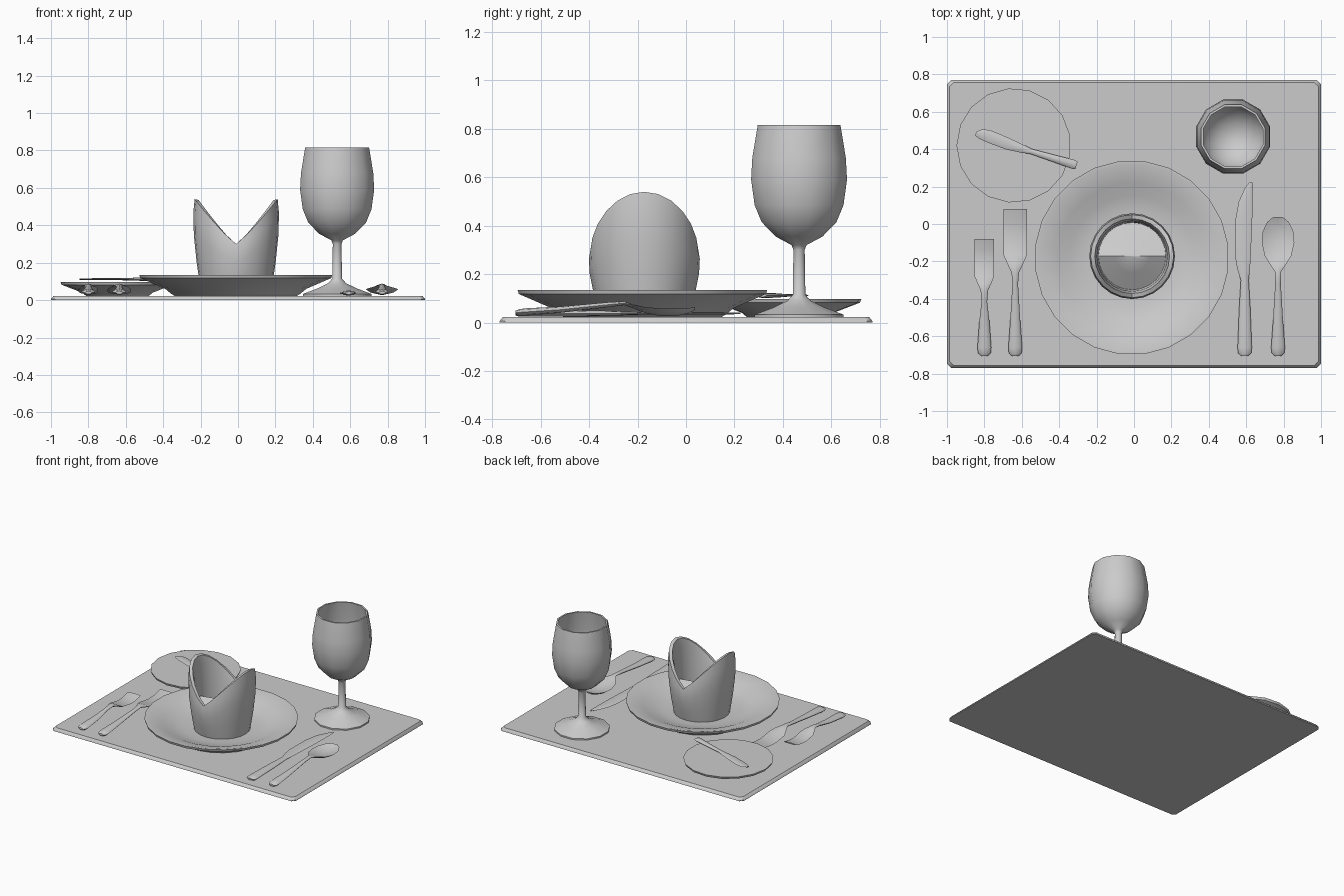
import bpy, bmesh, math

grey = bpy.data.materials.new("light grey")
grey.diffuse_color = (0.6, 0.6, 0.6, 1)


def finish(name, bm, loc=(0, 0, 0), rot=0, angle=40):
    bmesh.ops.remove_doubles(bm, verts=bm.verts, dist=1e-5)
    bmesh.ops.recalc_face_normals(bm, faces=bm.faces)
    me = bpy.data.meshes.new(name)
    bm.to_mesh(me)
    bm.free()
    me.materials.append(grey)
    ob = bpy.data.objects.new(name, me)
    bpy.context.collection.objects.link(ob)
    ob.location = loc
    ob.rotation_euler.z = rot
    bpy.ops.object.select_all(action='DESELECT')
    ob.select_set(True)
    bpy.context.view_layer.objects.active = ob
    bpy.ops.object.shade_smooth_by_angle(angle=math.radians(angle))
    return ob


def loft(bm, rings, cap_start=True, cap_end=True):
    """Join closed rings of points with quads."""
    vs = [[bm.verts.new(p) for p in r] for r in rings]
    n = len(vs[0])
    for a, b in zip(vs, vs[1:]):
        for i in range(n):
            j = (i + 1) % n
            bm.faces.new((a[i], a[j], b[j], b[i]))
    if cap_start:
        bm.faces.new(vs[0])
    if cap_end:
        bm.faces.new(vs[-1])


def turned(name, profile, n, loc, angle=40):
    """Turned part from (radius, height) points, flat caps at both ends."""
    bm = bmesh.new()
    t = [2 * math.pi * (i + 0.5) / n for i in range(n)]
    loft(bm, [[(r * math.cos(a), r * math.sin(a), z) for a in t] for r, z in profile])
    return finish(name, bm, loc, 0, angle)


def cutlery(name, stations, loc, rot=0):
    """Eight-sided bar along y from (y, left, right, z, half_thickness, dish)."""
    bm = bmesh.new()
    rings = []
    for y, l, r, z, h, dish in stations:
        ring = []
        for i in range(8):
            a = math.pi * i / 4
            u = math.cos(a)
            ring.append(((l + r) / 2 + u * (r - l) / 2, y,
                         z + h * math.sin(a) - dish * (1 - u * u)))
        rings.append(ring)
    loft(bm, rings)
    return finish(name, bm, loc, rot, 50)


def even(rows):
    return [(y, -w, w, z, h, d) for y, w, z, h, d in rows]


# Place mat with small cut corners and a sloped edge
bm = bmesh.new()
rings = []
for inset, z in ((0, 0), (0, 0.006), (0.014, 0.023)):
    x, y, c = 1 - inset, 0.77 - inset, 0.022
    rings.append([(x - c, -y, z), (x, -y + c, z), (x, y - c, z), (x - c, y, z),
                  (-x + c, y, z), (-x, y - c, z), (-x, -y + c, z), (-x + c, -y, z)])
loft(bm, rings)
finish("place_mat", bm)

# Plates
turned("dinner_plate", [(0.33, 0.023), (0.35, 0.035), (0.38, 0.06), (0.515, 0.118),
                        (0.52, 0.135), (0.505, 0.135), (0.40, 0.105), (0.33, 0.075),
                        (0.25, 0.06), (0.1, 0.055)], 24, (-0.012, -0.18, 0))
turned("bread_plate", [(0.17, 0.023), (0.19, 0.04), (0.30, 0.082), (0.306, 0.098)],
       17, (-0.643, 0.42, 0))

# Wine glass: foot, stem, bowl outside, rim, bowl inside
turned("wine_glass", [(0.19, 0.023), (0.19, 0.033), (0.11, 0.062), (0.05, 0.09),
                      (0.027, 0.115), (0.024, 0.30), (0.032, 0.32), (0.10, 0.355),
                      (0.16, 0.415), (0.19, 0.485), (0.205, 0.59), (0.20, 0.68),
                      (0.177, 0.815), (0.165, 0.815), (0.186, 0.68), (0.19, 0.59),
                      (0.175, 0.49), (0.14, 0.42), (0.08, 0.37), (0.02, 0.355)],
       12, (0.53, 0.467, 0), 50)

# Folded napkin: open cuff with two peaks and a ridged fold inside
bm = bmesh.new()
N = 24
ang = [2 * math.pi * i / N for i in range(N)]


def rim_height(a):
    return 0.30 + 0.24 * abs(math.cos(a)) ** 1.15


def wall(f, r):
    return [(r * math.cos(a), r * math.sin(a), 0.055 + f * (rim_height(a) - 0.055))
            for a in ang]


def fold(f, r):
    return [(r * math.cos(a), r * math.sin(a),
             0.265 - 0.55 * abs(r * math.sin(a)) - 0.02 * f) for a in ang]


loft(bm, [wall(0, 0.19), wall(0.3, 0.211), wall(0.6, 0.226), wall(0.85, 0.229),
          wall(1, 0.222), wall(0.99, 0.20), wall(0.85, 0.188),
          fold(1, 0.18), fold(0.5, 0.09), fold(0, 0.002)])
finish("napkin", bm, (-0.01, -0.172, 0), 0, 50)

# Handle shared by forks and spoon: (y, half width, z, half thickness, dish)
HANDLE = [(-0.705, 0.018, 0.040, 0.008, 0), (-0.69, 0.034, 0.042, 0.013, 0),
          (-0.66, 0.037, 0.044, 0.015, 0), (-0.52, 0.027, 0.053, 0.013, 0)]

# Forks, with plain broad heads
for name, x, neck, top, w in (("small_fork", -0.80, -0.385, -0.08, 0.052),
                              ("large_fork", -0.635, -0.29, 0.08, 0.063)):
    s = top - neck
    head = [(neck - 0.03, 0.015, 0.070, 0.010, 0), (neck + 0.03, 0.020, 0.079, 0.009, 0),
            (neck + 0.22 * s, 0.7 * w, 0.072, 0.009, 0.003),
            (neck + 0.34 * s, w, 0.058, 0.008, 0.006),
            (neck + 0.60 * s, w, 0.043, 0.007, 0.004),
            (neck + 0.8 * s, w, 0.045, 0.006, 0), (top, w, 0.06, 0.005, 0)]
    cutlery(name, even(HANDLE + head), (x, 0, 0))

# Spoon
cutlery("spoon", even(HANDLE + [
    (-0.32, 0.015, 0.074, 0.010, 0), (-0.255, 0.017, 0.080, 0.008, 0),
    (-0.22, 0.040, 0.073, 0.007, 0.006), (-0.17, 0.071, 0.064, 0.007, 0.018),
    (-0.10, 0.087, 0.058, 0.006, 0.026), (-0.04, 0.082, 0.058, 0.006, 0.025),
    (0.01, 0.058, 0.060, 0.006, 0.016), (0.038, 0.025, 0.062, 0.005, 0.004)]),
    (0.77, 0, 0))

# Table knife with one curved cutting edge
cutlery("table_knife", [
    (-0.705, -0.018, 0.018, 0.038, 0.008, 0), (-0.69, -0.036, 0.036, 0.038, 0.013, 0),
    (-0.66, -0.038, 0.038, 0.038, 0.014, 0), (-0.45, -0.03, 0.03, 0.038, 0.013, 0),
    (-0.30, -0.021, 0.021, 0.038, 0.010, 0), (-0.24, -0.040, 0.028, 0.038, 0.007, 0),
    (-0.17, -0.052, 0.032, 0.038, 0.005, 0), (0.02, -0.050, 0.040, 0.038, 0.005, 0),
    (0.12, -0.032, 0.042, 0.038, 0.005, 0), (0.19, 0.000, 0.042, 0.038, 0.004, 0),
    (0.225, 0.026, 0.040, 0.038, 0.003, 0)], (0.592, 0, 0))

# Butter knife resting across the bread plate
cutlery("butter_knife", [
    (-0.285, -0.020, 0.020, 0.112, 0.007, 0), (-0.27, -0.025, 0.025, 0.112, 0.011, 0),
    (-0.15, -0.019, 0.019, 0.112, 0.010, 0), (-0.03, -0.014, 0.014, 0.112, 0.008, 0),
    (0.02, -0.022, 0.022, 0.112, 0.006, 0), (0.10, -0.029, 0.034, 0.112, 0.005, 0),
    (0.21, -0.022, 0.045, 0.112, 0.005, 0), (0.255, -0.016, 0.037, 0.112, 0.004, 0),
    (0.28, -0.006, 0.014, 0.112, 0.003, 0)], (-0.58, 0.397, 0), math.radians(73))
